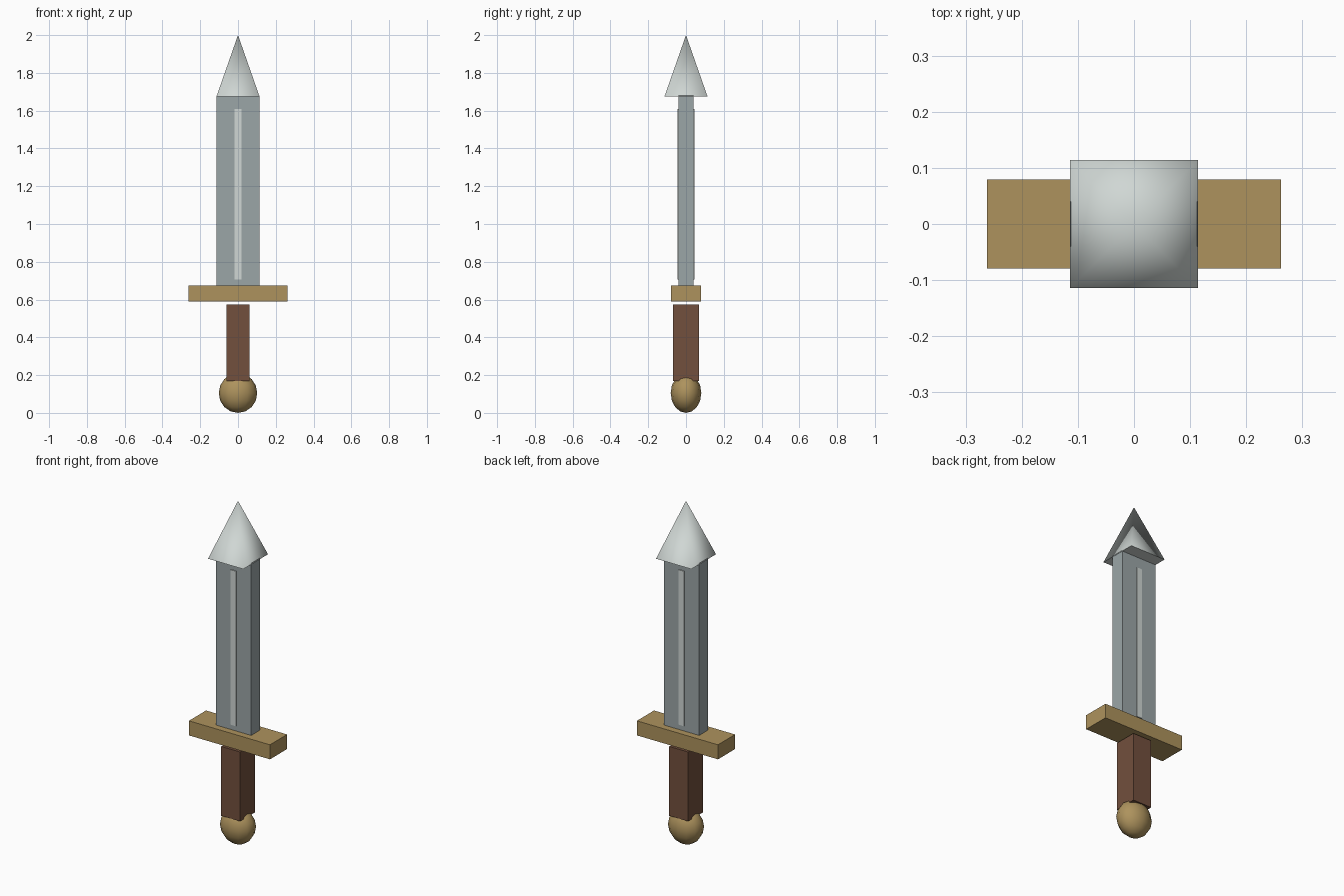
import bpy
from math import radians

if "Cube" in bpy.data.objects:
    bpy.data.objects.remove(bpy.data.objects["Cube"])


def material(name, rgb):
    m = bpy.data.materials.new(name)
    m.diffuse_color = (*rgb, 1)
    m.use_nodes = True
    m.node_tree.nodes["Principled BSDF"].inputs["Base Color"].default_value = m.diffuse_color
    return m


STEEL = material("steel", (0.33, 0.38, 0.39))
BRIGHT = material("bright_steel", (0.63, 0.68, 0.66))
BRASS = material("brass", (0.42, 0.29, 0.11))
LEATHER = material("leather", (0.17, 0.08, 0.047))


def finish(name, mat):
    ob = bpy.context.object
    ob.name = name
    ob.data.materials.append(mat)
    bpy.ops.object.transform_apply(location=False, rotation=True, scale=True)
    return ob


def box(name, half_x, half_y, z0, z1, mat):
    bpy.ops.mesh.primitive_cube_add(size=2, location=(0, 0, (z0 + z1) / 2))
    bpy.context.object.scale = (half_x, half_y, (z1 - z0) / 2)
    return finish(name, mat)


# Blade, raised central rib on both faces, guard and grip
box("blade", 0.113, 0.04, 0.675, 1.68, STEEL)
box("blade_rib", 0.018, 0.045, 0.705, 1.61, BRIGHT)
box("guard", 0.262, 0.079, 0.59, 0.675, BRASS)
box("grip", 0.061, 0.068, 0.17, 0.575, LEATHER)

# Four-sided tip with smooth sides and a flat base
bpy.ops.mesh.primitive_cone_add(vertices=4, radius1=0.114 * 2 ** 0.5, radius2=0,
                                depth=0.325, location=(0, 0, 1.8375),
                                rotation=(0, 0, radians(45)))
tip = finish("blade_tip", BRIGHT)
for p in tip.data.polygons:
    p.use_smooth = len(p.vertices) == 3

# Flattened round pommel
bpy.ops.mesh.primitive_uv_sphere_add(segments=12, ring_count=8, radius=1,
                                     location=(0, 0, 0.105))
bpy.context.object.scale = (0.102, 0.081, 0.105)
pommel = finish("pommel", BRASS)
for p in pommel.data.polygons:
    p.use_smooth = True
